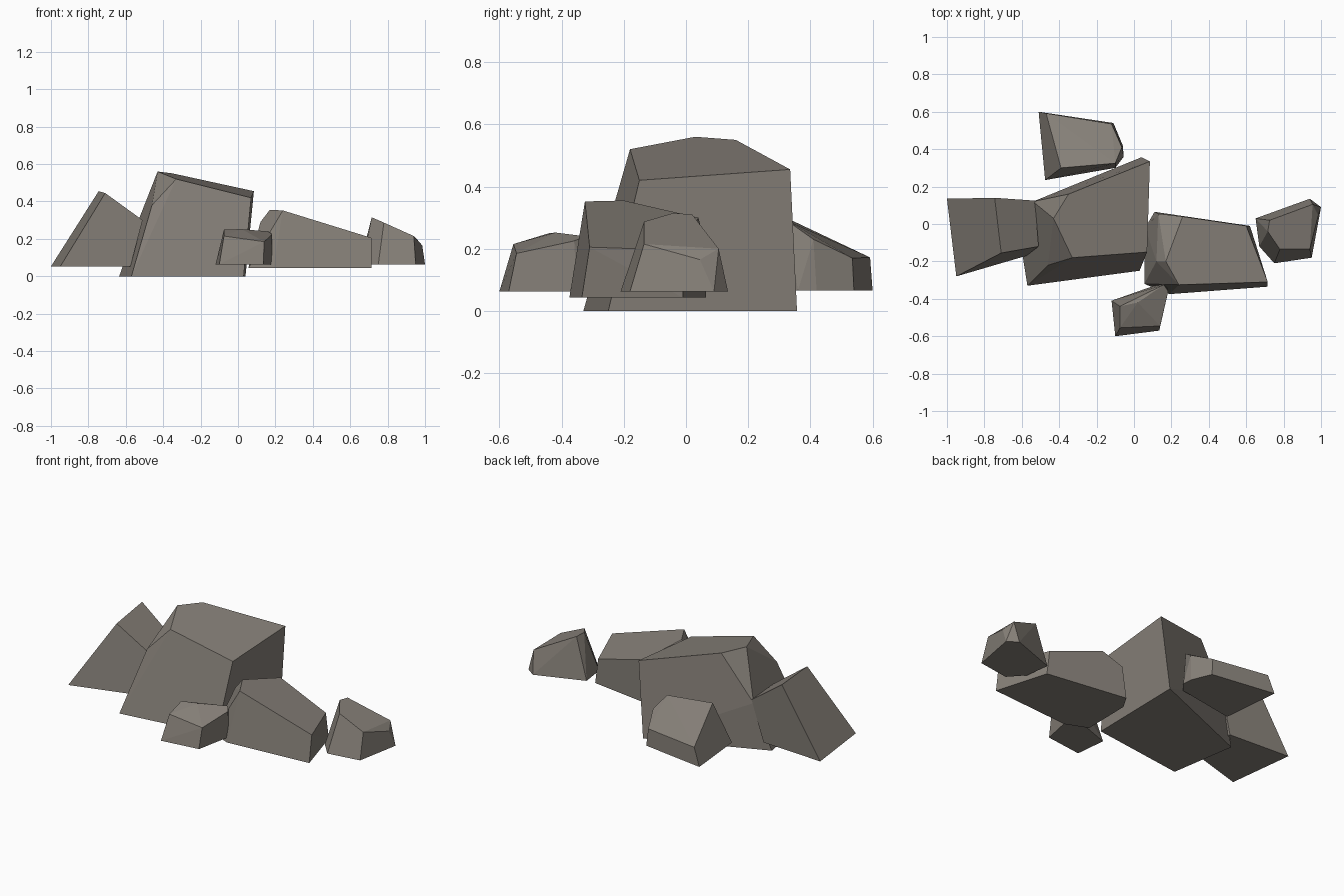
import bpy, bmesh, math

stone = bpy.data.materials.new("warm grey stone")
stone.diffuse_color = (0.24, 0.217, 0.19, 1)


def rock(name, ground, base, crown):
    """Chiselled boulder: hull of a flat base outline and a few crown corners."""
    bm = bmesh.new()
    for x, y in base:
        bm.verts.new((x, y, ground))
    for p in crown:
        bm.verts.new(p)
    res = bmesh.ops.convex_hull(bm, input=bm.verts[:])
    loose = {g for g in res["geom_interior"] + res["geom_unused"]
             if isinstance(g, bmesh.types.BMVert)}
    bmesh.ops.delete(bm, geom=list(loose), context='VERTS')
    # merge nearly coplanar triangles into broad facets
    bmesh.ops.dissolve_limit(bm, angle_limit=math.radians(5),
                             verts=bm.verts[:], edges=bm.edges[:])
    bmesh.ops.recalc_face_normals(bm, faces=bm.faces[:])
    mesh = bpy.data.meshes.new(name)
    bm.to_mesh(mesh)
    bm.free()
    mesh.materials.append(stone)
    obj = bpy.data.objects.new(name, mesh)
    bpy.context.collection.objects.link(obj)
    return obj


# Large central boulder
rock("main_boulder", 0.0,
     [(-0.57, -0.33), (0.03, -0.25), (0.04, 0.357), (-0.635, 0.08)],
     [(0.07, -0.15, 0.42), (0.085, 0.335, 0.455), (-0.33, -0.18, 0.52),
      (-0.43, 0.03, 0.56), (-0.35, 0.16, 0.55), (-0.46, -0.22, 0.38),
      (-0.54, 0.12, 0.28)])

# Leaning wedge on the left
rock("left_wedge_rock", 0.053,
     [(-1.0, 0.135), (-0.95, -0.28), (-0.575, -0.17), (-0.6, 0.11)],
     [(-0.745, 0.14, 0.455), (-0.71, -0.155, 0.445),
      (-0.53, 0.125, 0.30), (-0.51, -0.12, 0.30)])

# Long sloping slab on the right
rock("right_slab_rock", 0.043,
     [(0.11, 0.065), (0.62, -0.01), (0.715, -0.335), (0.19, -0.375),
      (0.055, -0.32), (0.06, -0.02)],
     [(0.17, -0.20, 0.355), (0.24, -0.325, 0.352), (0.715, -0.31, 0.205),
      (0.60, -0.01, 0.195), (0.26, 0.04, 0.30), (0.12, -0.20, 0.29),
      (0.13, 0.055, 0.24)])

# Small stone in front
rock("front_stone", 0.063,
     [(-0.12, -0.41), (-0.10, -0.60), (0.135, -0.57), (0.18, -0.35),
      (0.165, -0.31)],
     [(-0.075, -0.555, 0.215), (0.14, -0.545, 0.185), (-0.075, -0.44, 0.25),
      (0.02, -0.42, 0.252), (0.16, -0.325, 0.24), (0.183, -0.36, 0.225)])

# Low stone at the back
rock("back_stone", 0.066,
     [(-0.51, 0.60), (-0.475, 0.235), (-0.10, 0.30), (-0.055, 0.36),
      (-0.06, 0.42), (-0.11, 0.54)],
     [(-0.39, 0.30, 0.31), (-0.10, 0.325, 0.29), (-0.065, 0.41, 0.23),
      (-0.12, 0.535, 0.17), (-0.47, 0.592, 0.172)])

# Outlying stone at the far right
rock("far_right_stone", 0.063,
     [(0.65, 0.03), (0.94, 0.135), (1.0, 0.09), (0.95, -0.18),
      (0.75, -0.21), (0.67, -0.12)],
     [(0.715, -0.04, 0.315), (0.725, 0.02, 0.31), (0.78, -0.135, 0.287),
      (0.94, -0.135, 0.215), (0.985, 0.045, 0.165), (0.955, 0.105, 0.20)])
